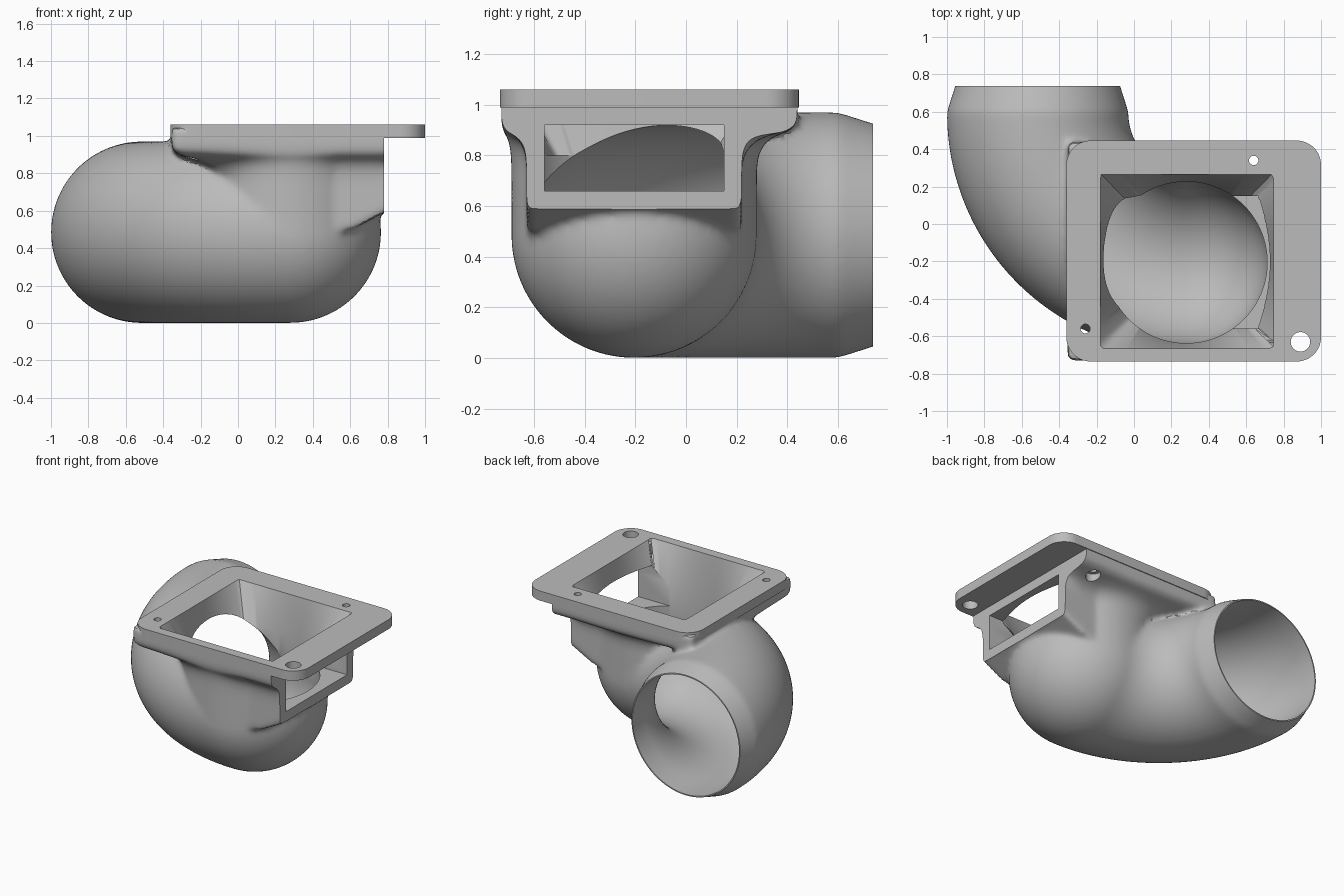
import bpy, bmesh, math
from mathutils import Vector

if "Cube" in bpy.data.objects:
    bpy.data.objects.remove(bpy.data.objects["Cube"])

grey = bpy.data.materials.new("plain_grey")
grey.use_nodes = True
grey.diffuse_color = (0.5, 0.5, 0.5, 1)
grey.node_tree.nodes["Principled BSDF"].inputs["Base Color"].default_value = (0.5, 0.5, 0.5, 1)

CX, CY, CZ = 0.28, -0.205, 0.485     # middle of the round chamber
BEND = 0.795                         # radius of the pipe bend
SEG = 96


def make(name, bm):
    bmesh.ops.recalc_face_normals(bm, faces=bm.faces)
    mesh = bpy.data.meshes.new(name)
    bm.to_mesh(mesh)
    bm.free()
    mesh.materials.append(grey)
    obj = bpy.data.objects.new(name, mesh)
    bpy.context.collection.objects.link(obj)
    obj.hide_render = True
    return obj


def loft(name, rings):
    """Skin a list of closed rings and cap both ends."""
    bm = bmesh.new()
    rows = [[bm.verts.new(p) for p in ring] for ring in rings]
    n = len(rows[0])
    for a, b in zip(rows, rows[1:]):
        for i in range(n):
            bm.faces.new((a[i], a[(i + 1) % n], b[(i + 1) % n], b[i]))
    bm.faces.new(rows[0])
    bm.faces.new(rows[-1])
    return make(name, bm)


def box(name, lo, hi):
    corners = [(lo[0], lo[1]), (hi[0], lo[1]), (hi[0], hi[1]), (lo[0], hi[1])]
    return loft(name, [[(x, y, z) for x, y in corners] for z in (lo[2], hi[2])])


def cylinder(name, x, y, r, z0, z1):
    ring = [(x + r * math.cos(k * math.tau / 32), y + r * math.sin(k * math.tau / 32)) for k in range(32)]
    return loft(name, [[(px, py, z) for px, py in ring] for z in (z0, z1)])


def rounded(x0, x1, y0, y1, r):
    """Outline of a rounded rectangle."""
    pts = []
    for q, (x, y) in enumerate(((x1 - r, y1 - r), (x0 + r, y1 - r), (x0 + r, y0 + r), (x1 - r, y0 + r))):
        for k in range(13):
            a = math.pi / 2 * (q + k / 12)
            pts.append((x + r * math.cos(a), y + r * math.sin(a)))
    return pts


def elbow(name, r, mouth):
    """Bent pipe with a domed end; mouth lists (y, radius) of the straight part."""
    stations = [((CX - BEND, y), (0, -1), rad) for y, rad in mouth]
    for k in range(33):
        a = math.pi / 2 * k / 32
        stations.append(((CX - BEND * math.cos(a), CY + BEND - BEND * math.sin(a)),
                         (math.sin(a), -math.cos(a)), r))
    for k in range(1, 24):
        a = math.pi / 2 * k / 24
        stations.append(((CX + r * math.sin(a), CY), (1, 0), r * math.cos(a)))
    rings = []
    for (x, y), (dx, dy), rad in stations:
        ring = []
        for k in range(SEG):
            t = math.tau * k / SEG
            ring.append((x - dy * rad * math.cos(t), y + dx * rad * math.cos(t), CZ + rad * math.sin(t)))
        rings.append(ring)
    return loft(name, rings)


def reach(a, x0, x1, y0, y1):
    """Distance from the chamber axis to a rectangle in direction a."""
    c, s = math.cos(a), math.sin(a)
    rx = (x1 - CX) / c if c > 1e-9 else (x0 - CX) / c if c < -1e-9 else 9
    ry = (y1 - CY) / s if s > 1e-9 else (y0 - CY) / s if s < -1e-9 else 9
    return min(rx, ry)


def polar(name, levels, inner, outer):
    """Vertical loft blending two outlines; levels are (z, blend)."""
    angles = [math.tau * (k + 0.5) / 192 - math.pi for k in range(192)]
    return loft(name, [[(CX + math.cos(a) * (inner(a) * (1 - t) + outer(a) * t),
                         CY + math.sin(a) * (inner(a) * (1 - t) + outer(a) * t), z)
                        for a in angles] for z, t in levels])


# Outer skin: bent pipe, upright neck, flared collar and side port
body = elbow("pipe_body", 0.485, [(0.82, 0.415), (0.6, 0.485)])


def neck(a):
    side = reach(a, CX, 0.85, -0.63, 0.22) if math.cos(a) > 0 else 0
    return max(0.485, side)


def collar_edge(a):
    return reach(a, -0.355, 0.85, -0.73, 0.44)


levels = [(0.5, 0), (0.74, 0), (0.79, 0.03), (0.83, 0.12), (0.86, 0.28),
          (0.88, 0.52), (0.895, 0.8), (0.92, 0.97), (0.95, 1), (1.045, 1)]
collar = polar("collar", levels, neck, collar_edge)
port = loft("side_port", [[(x, y, z + drop) for y, z in
                           ((-0.63, 0.98), (0.22, 0.98), (0.22, 0.65), (0.205, 0.605), (0.16, 0.59),
                            (-0.57, 0.59), (-0.615, 0.605), (-0.63, 0.65))]
                          for x, drop in ((0.3, -0.26), (0.78, 0), (0.85, 0.02))])
# trim the straight neck below the sloping underside of the port
slope = loft("slope_cutter", [[(x, y, z) for x, z in ((0.5, 0.2), (1, 0.2), (1, 0.68), (0.78, 0.59), (0.5, 0.44))]
                              for y in (-1, 0.6)])


def modify(obj, kind, **settings):
    m = obj.modifiers.new(kind.lower(), kind)
    for key, value in settings.items():
        setattr(m, key, value)


def combine(obj, other, operation):
    modify(obj, "BOOLEAN", object=other, operation=operation, solver="EXACT")


def finish(obj):
    for o in bpy.context.selected_objects:
        o.select_set(False)
    obj.select_set(True)
    bpy.context.view_layer.objects.active = obj
    for m in list(obj.modifiers):
        bpy.ops.object.modifier_apply(modifier=m.name)


combine(collar, slope, "DIFFERENCE")
finish(collar)
for o in (body, collar, port):
    o.select_set(True)
bpy.context.view_layer.objects.active = body
bpy.ops.object.join()

# Melt the parts together so that the joints become fillets
modify(body, "REMESH", mode="VOXEL", voxel_size=0.016)
modify(body, "SMOOTH", factor=0.5, iterations=12)

# Crisp faces: port face, pipe mouth and mounting flange
flange = loft("flange", [[(x, y, z) for x, y in rounded(-0.362, 1, -0.735, 0.446, 0.13)] for z in (0.99, 1.06)])
helpers = [slope, flange]


def cut(other):
    combine(body, other, "DIFFERENCE")
    helpers.append(other)


cut(box("port_face_cutter", (0.78, -1, 0.3), (1.2, 1, 1.2)))
cut(box("mouth_cutter", (-1.2, 0.738, -0.2), (0.2, 1, 1.2)))
combine(body, flange, "UNION")

# Inside: pipe bore, square-to-round throat and port tunnel
cut(elbow("bore_cutter", 0.434, [(0.9, 0.43), (0.6, 0.434)]))
cut(polar("throat_cutter", [(0.465, 0), (0.8, 0), (1.06, 1), (1.1, 1.1)],
          lambda a: 0.432, lambda a: reach(a, -0.18, 0.745, -0.665, 0.265)))
cut(box("tunnel_cutter", (0.4, -0.56, 0.66), (1, 0.15, 0.92)))

# Screw holes with a recess beneath the two small ones
for x, y in ((0.64, 0.34), (-0.26, -0.56)):
    cut(cylinder("screw_cutter", x, y, 0.025, 0.9, 1.2))
    cut(cylinder("recess_cutter", x, y, 0.05, 0.84, 0.92))
cut(cylinder("bolt_cutter", 0.89, -0.63, 0.052, 0.9, 1.2))

finish(body)
body.hide_render = False
for o in helpers:
    bpy.data.objects.remove(o)
bpy.ops.object.shade_smooth_by_angle(angle=math.radians(32))
